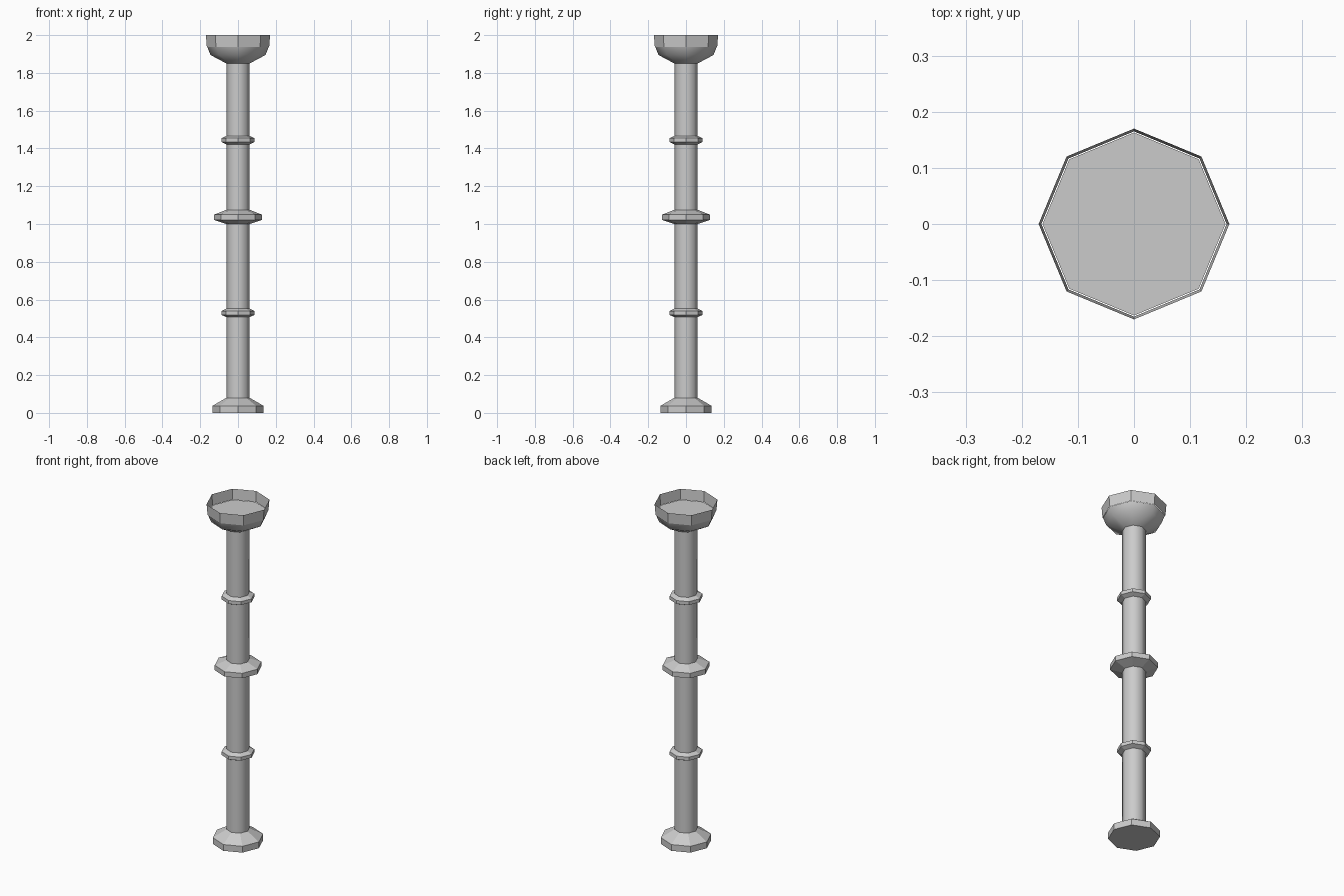
import bpy, bmesh
from math import cos, sin, pi

if "Cube" in bpy.data.objects:
    bpy.data.objects.remove(bpy.data.objects["Cube"])

SIDES = 8


def lathe(name, profile, cap_bottom=False, cap_top=False, smooth=False):
    """Eight-sided turned part from (radius, z) points, listed bottom to top."""
    bm = bmesh.new()
    rings = [[bm.verts.new((r * cos(2 * pi * i / SIDES), r * sin(2 * pi * i / SIDES), z))
              for i in range(SIDES)] for r, z in profile]
    for low, high in zip(rings, rings[1:]):
        for i in range(SIDES):
            j = (i + 1) % SIDES
            bm.faces.new((low[i], low[j], high[j], high[i])).smooth = smooth
    if cap_bottom:
        bm.faces.new(rings[0][::-1])
    if cap_top:
        bm.faces.new(rings[-1])
    mesh = bpy.data.meshes.new(name)
    bm.to_mesh(mesh)
    bm.free()
    obj = bpy.data.objects.new(name, mesh)
    bpy.context.collection.objects.link(obj)
    return obj


SHAFT = 0.062

# Foot with sloped top
lathe("base", [(0.136, 0), (0.136, 0.037), (SHAFT, 0.08)], cap_bottom=True)

# Smooth shaft
lathe("shaft", [(SHAFT, 0.08), (SHAFT, 1.85)], smooth=True)

# Two small collars
for name, z in (("lower_collar", 0.507), ("upper_collar", 1.422)):
    lathe(name, [(SHAFT, z), (0.088, z + 0.012), (0.088, z + 0.032), (SHAFT, z + 0.045)])

# Large middle collar
lathe("middle_collar", [(SHAFT, 1.0), (0.126, 1.021), (0.126, 1.05), (SHAFT, 1.075)])

# Flared bell, closed by the dish floor
lathe("capital", [(SHAFT, 1.85), (0.146, 1.895), (0.163, 1.938)], cap_top=True, smooth=True)

# Thin upright rim around the dish
lathe("rim", [(0.165, 1.938), (0.17, 2.0)])
